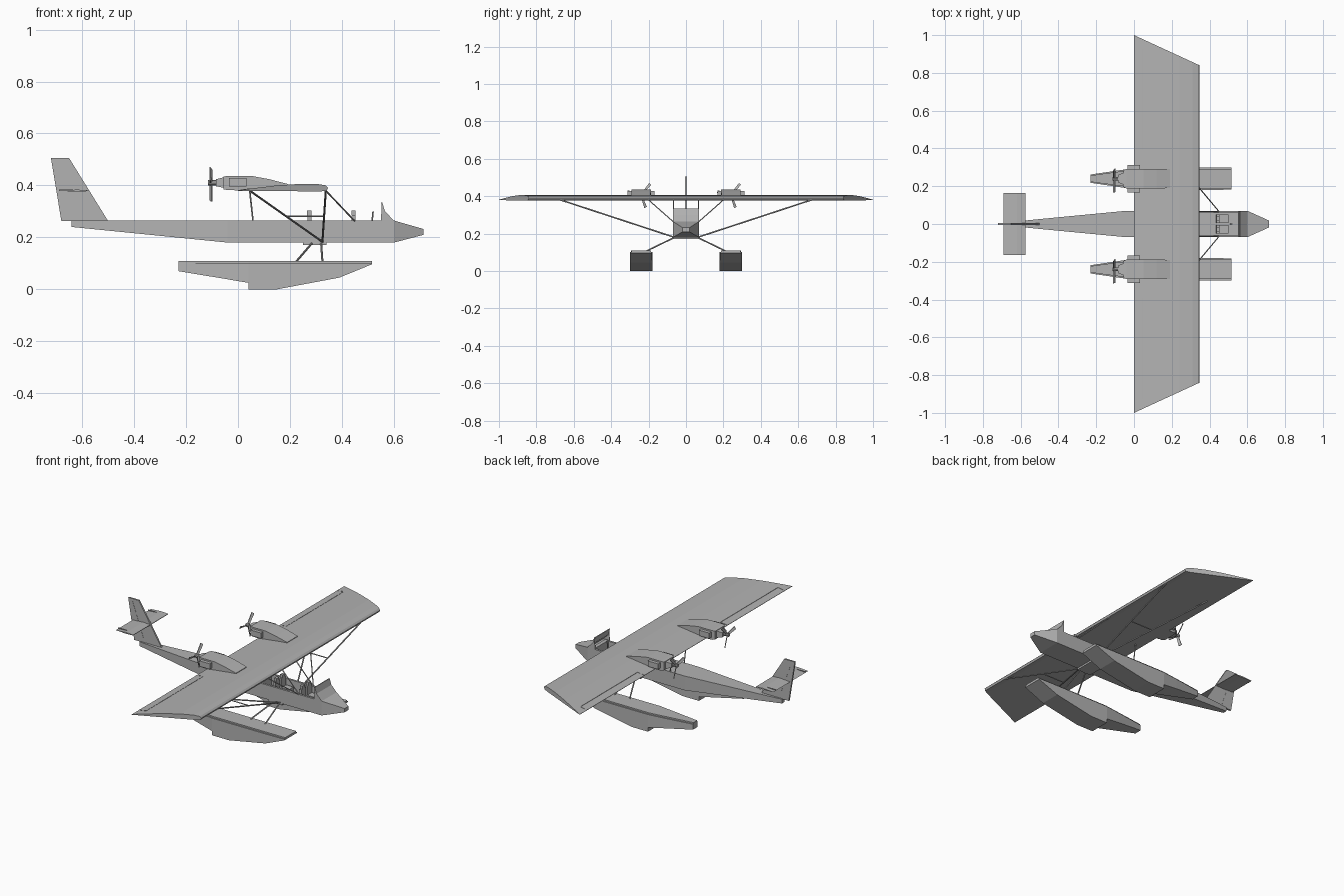
import bpy, bmesh, math
from mathutils import Vector, Matrix

cube = bpy.data.objects.get("Cube")
if cube:
    bpy.data.objects.remove(cube, do_unlink=True)

GREY = (0.45, 0.45, 0.45, 1)
paint = bpy.data.materials.new("plain grey")
paint.use_nodes = True
paint.diffuse_color = GREY
paint.node_tree.nodes["Principled BSDF"].inputs["Base Color"].default_value = GREY


def finish(name, bm):
    bmesh.ops.recalc_face_normals(bm, faces=bm.faces)
    mesh = bpy.data.meshes.new(name)
    bm.to_mesh(mesh)
    bm.free()
    mesh.materials.append(paint)
    ob = bpy.data.objects.new(name, mesh)
    bpy.context.collection.objects.link(ob)
    return ob


def skin(name, rings):
    """Join matching rings of points and cap both ends."""
    bm = bmesh.new()
    loops = [[bm.verts.new(p) for p in ring] for ring in rings]
    n = len(loops[0])
    for a, b in zip(loops, loops[1:]):
        for i in range(n):
            j = (i + 1) % n
            bm.faces.new((a[i], a[j], b[j], b[i]))
    bm.faces.new(loops[0])
    bm.faces.new(loops[-1])
    return finish(name, bm)


def loft(name, stations, y=0):
    """Rectangular sections along x: (x, half width, bottom, top)."""
    return skin(name, [[(x, y - w, b), (x, y + w, b), (x, y + w, t), (x, y - w, t)]
                       for x, w, b, t in stations])


def slab(name, profile, half, y=0):
    """Side profile in x and z, given thickness along y."""
    return skin(name, [[(x, y + s * half, z) for x, z in profile] for s in (-1, 1)])


def box(name, lo, hi):
    bm = bmesh.new()
    bmesh.ops.create_cube(bm, size=1)
    lo, hi = Vector(lo), Vector(hi)
    for v in bm.verts:
        v.co = (lo + hi) / 2 + Vector(c * d for c, d in zip(v.co, hi - lo))
    return finish(name, bm)


def strut(name, a, b, r=0.004):
    a, b = Vector(a), Vector(b)
    bm = bmesh.new()
    spin = (b - a).to_track_quat("Z", "Y").to_matrix().to_4x4()
    bmesh.ops.create_cone(bm, cap_ends=True, segments=8, radius1=r, radius2=r,
                          depth=(b - a).length,
                          matrix=Matrix.Translation((a + b) / 2) @ spin)
    return finish(name, bm)


# Hull with open cockpit
hull = loft("fuselage", [(-0.64, 0.012, 0.24, 0.265), (-0.5, 0.026, 0.226, 0.265),
                         (-0.04, 0.07, 0.18, 0.265), (0.6, 0.07, 0.18, 0.265),
                         (0.715, 0.018, 0.21, 0.232)])
cutter = box("cockpit_cutter", (0.18, -0.058, 0.2), (0.575, 0.058, 0.3))
cutter.hide_render = True
cutter.hide_viewport = True
cut = hull.modifiers.new("cockpit", "BOOLEAN")
cut.operation = "DIFFERENCE"
cut.solver = "EXACT"
cut.object = cutter

# Cockpit fittings
for x, label in ((0.27, "rear"), (0.44, "front")):
    for s, side in ((1, "left"), (-1, "right")):
        y = s * 0.028
        box(f"{label}_{side}_seat", (x, y - 0.022, 0.2), (x + 0.06, y + 0.022, 0.232))
        slab(f"{label}_{side}_seat_back", [(x - 0.005, 0.2), (x + 0.012, 0.2),
                                         (x + 0.012, 0.285), (x - 0.002, 0.285)], 0.022, y)
        box(f"{label}_{side}_headrest", (x - 0.004, y - 0.011, 0.285), (x + 0.012, y + 0.011, 0.303))
box("instrument_panel", (0.55, -0.058, 0.225), (0.572, 0.058, 0.272))
strut("control_stick", (0.51, 0, 0.2), (0.52, 0, 0.3), 0.003)

# Windscreen: sloping front and side panes
skin("windscreen", [[(0.6, y, 0.265), (0.566, y, 0.3), (0.555, y, 0.335),
                     (0.55, y, 0.335), (0.56, y, 0.298), (0.592, y, 0.265)]
                    for y in (-0.07, 0.07)])
for s, side in ((1, "left"), (-1, "right")):
    slab(side + "_windscreen_pane", [(0.598, 0.265), (0.564, 0.3), (0.554, 0.333),
                                     (0.55, 0.265)], 0.002, s * 0.068)

# Wing: aerofoil with slanted tips
CHORD = 0.347
foil = [(0, 0.381), (0.05, 0.388), (0.15, 0.400), (0.24, 0.406), (0.31, 0.405),
        (0.338, 0.400), (CHORD, 0.391), (0.342, 0.380), (0.32, 0.377), (0, 0.379)]
skin("wing", [[(x, s * (1 - 0.16 * x / CHORD), z) for x, z in foil] for s in (-1, 1)])

# Tail
slab("tail_fin", [(-0.72, 0.505), (-0.65, 0.505), (-0.5, 0.263), (-0.68, 0.263)], 0.005)
slab("rudder_hinge", [(-0.697, 0.49), (-0.69, 0.49), (-0.615, 0.28), (-0.622, 0.28)], 0.006)
skin("tailplane", [[(-0.69, y, 0.379), (-0.62, y, 0.384), (-0.575, y, 0.381),
                    (-0.575, y, 0.378), (-0.62, y, 0.376)] for y in (-0.165, 0.165)])

box("float_strut_plate", (0.25, -0.07, 0.17), (0.34, 0.07, 0.181))

for s, side in ((1, "left"), (-1, "right")):
    y = s * 0.24

    # Stepped float and its raised deck
    loft(side + "_float", [(-0.23, 0.022, 0.07, 0.102), (-0.06, 0.047, 0.042, 0.102),
                           (0.04, 0.06, 0.025, 0.102), (0.0405, 0.06, 0, 0.102),
                           (0.15, 0.06, 0, 0.102), (0.39, 0.06, 0.045, 0.102),
                           (0.515, 0.058, 0.096, 0.102)], y)
    loft(side + "_float_deck", [(-0.23, 0.017, 0.1, 0.11), (-0.06, 0.04, 0.1, 0.11),
                                (0.04, 0.053, 0.1, 0.11), (0.515, 0.052, 0.1, 0.11)], y)

    # Engine nacelle with cylinder heads
    loft(side + "_nacelle", [(-0.055, 0.045, 0.385, 0.434), (-0.04, 0.052, 0.382, 0.437),
                             (0.05, 0.052, 0.38, 0.437), (0.12, 0.052, 0.382, 0.424),
                             (0.19, 0.05, 0.395, 0.406)], y)
    box(side + "_cylinder_heads", (-0.035, y - 0.072, 0.395), (0.033, y + 0.072, 0.428))
    loft(side + "_gearbox", [(-0.085, 0.02, 0.397, 0.424), (-0.05, 0.034, 0.39, 0.432)], y)

    # Three-bladed pusher propeller
    hub = Vector((-0.105, y, 0.41))
    strut(side + "_propeller_hub", hub - Vector((0.01, 0, 0)), hub + Vector((0.03, 0, 0)), 0.01)
    for k in range(3):
        blade = box(f"{side}_propeller_blade_{k + 1}", (-0.002, -0.006, 0.004), (0.002, 0.009, 0.074))
        for v in blade.data.vertices:
            v.co.x += v.co.y * 0.5
            if v.co.z < 0.01:
                v.co.y *= 0.5
        turn = Matrix.Rotation(math.radians(-40 + 120 * k), 4, "X")
        blade.matrix_world = Matrix.Translation(hub) @ turn

    # Wing struts with jury brace
    root = Vector((0.325, s * 0.07, 0.183))
    rear, front = Vector((0.045, s * 0.67, 0.38)), Vector((0.338, s * 0.67, 0.38))
    strut(side + "_rear_wing_strut", root, rear)
    strut(side + "_front_wing_strut", root, front)
    strut(side + "_strut_brace", root.lerp(rear, 0.5), root.lerp(front, 0.5), 0.003)

    # Cabane struts
    strut(side + "_front_cabane", (0.45, s * 0.066, 0.262), (0.338, s * 0.2, 0.38), 0.003)
    strut(side + "_inner_cabane", (0.45, s * 0.066, 0.262), (0.338, s * 0.066, 0.38), 0.003)
    strut(side + "_rear_cabane", (0.058, s * 0.066, 0.262), (0.045, s * 0.066, 0.38), 0.003)

    # Float struts
    strut(side + "_rear_float_strut", (0.285, s * 0.065, 0.178), (0.225, s * 0.21, 0.108))
    strut(side + "_front_float_strut", (0.32, s * 0.065, 0.178), (0.325, s * 0.21, 0.108))

    # Aileron gaps and elevator notches
    box(side + "_aileron_gap", (0.044, min(s * 0.39, s * 0.93), 0.386),
        (0.047, max(s * 0.39, s * 0.93), 0.389))
    for e, end in ((0.39, "inner"), (0.93, "outer")):
        slab(f"{side}_aileron_{end}_gap", [(0, 0.38), (0.047, 0.387), (0.047, 0.389),
                                          (0, 0.382)], 0.0015, s * e)
    box(side + "_elevator_notch", (-0.69, s * 0.14 - 0.001, 0.378), (-0.635, s * 0.14 + 0.001, 0.385))
